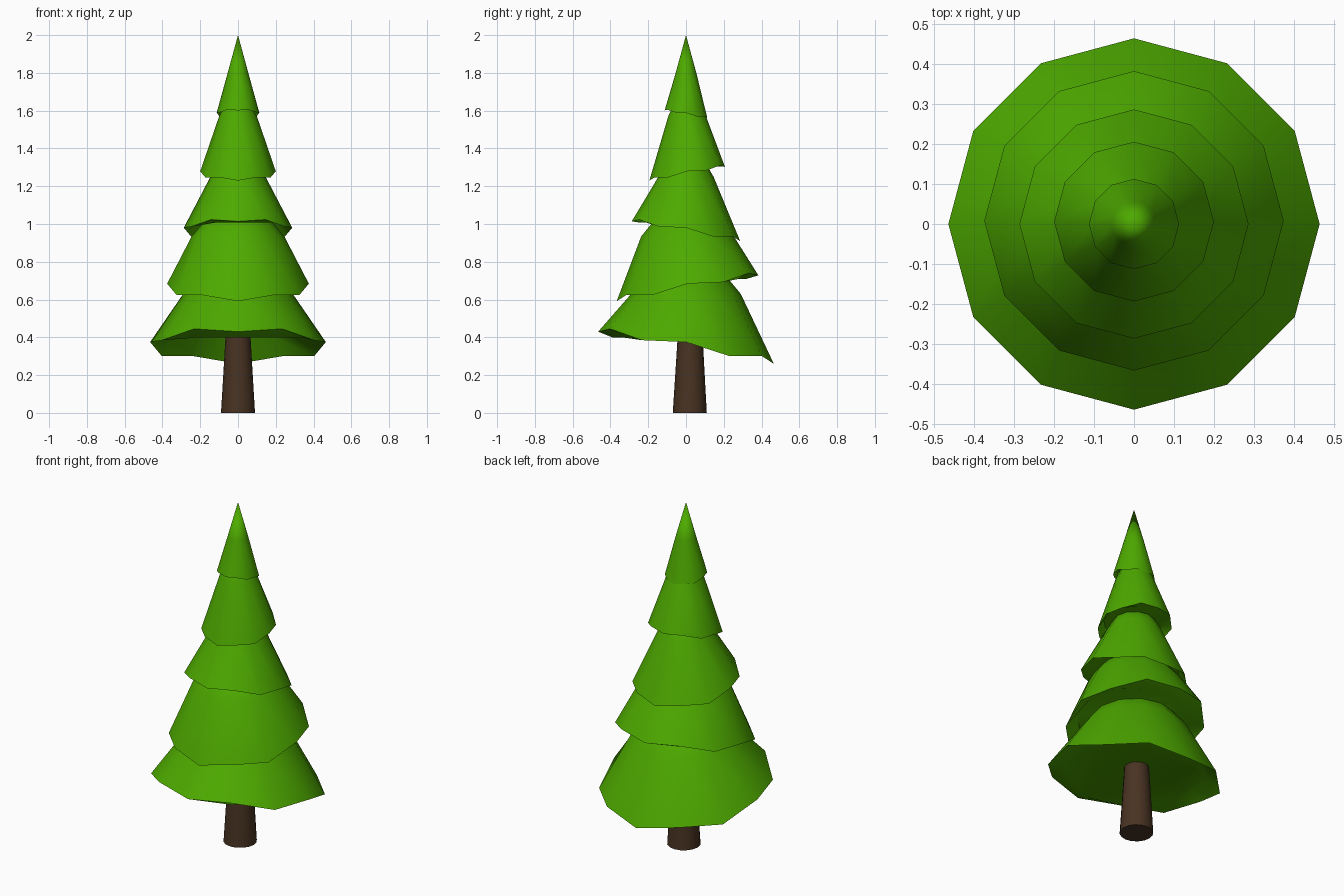
import bpy, bmesh
from math import sin, cos, pi, radians

if "Cube" in bpy.data.objects:
    bpy.data.objects.remove(bpy.data.objects["Cube"])

def material(name, rgb):
    m = bpy.data.materials.new(name)
    m.diffuse_color = (*rgb, 1)
    m.use_nodes = True
    m.node_tree.nodes["Principled BSDF"].inputs["Base Color"].default_value = m.diffuse_color
    return m

green = material("foliage_green", (0.075, 0.4, 0.0))
brown = material("bark_brown", (0.065, 0.033, 0.016))

def loft(name, rings, mat, apex=None):
    """Skin a stack of rings, cap the bottom, close the top with a point or a cap."""
    bm = bmesh.new()
    loops = [[bm.verts.new(p) for p in ring] for ring in rings]
    n = len(loops[0])
    for a, b in zip(loops, loops[1:]):
        for i in range(n):
            j = (i + 1) % n
            bm.faces.new((a[i], a[j], b[j], b[i]))
    bm.faces.new(loops[0][::-1])
    if apex:
        tip = bm.verts.new(apex)
        for i in range(n):
            bm.faces.new((loops[-1][i], loops[-1][(i + 1) % n], tip))
    else:
        bm.faces.new(loops[-1])
    bmesh.ops.recalc_face_normals(bm, faces=bm.faces[:])
    me = bpy.data.meshes.new(name)
    bm.to_mesh(me)
    bm.free()
    me.materials.append(mat)
    ob = bpy.data.objects.new(name, me)
    bpy.context.collection.objects.link(ob)
    bpy.ops.object.select_all(action='DESELECT')
    ob.select_set(True)
    bpy.context.view_layer.objects.active = ob
    bpy.ops.object.shade_smooth_by_angle(angle=radians(45))
    return ob

# Uneven rim: height offset every 30 degrees from the low side to the high side
RIM = [-0.11, -0.07, -0.07, 0.005, 0.015, 0.075, 0.06]

def ring(r, z, cy=0, n=12, facing=1, wave=0):
    pts = []
    for i in range(n):
        a = 2 * pi * i / n
        dz = wave * RIM[min(i, n - i)] if wave else 0
        pts.append((r * sin(a) * facing, cy + r * cos(a) * facing, z + dz))
    return pts

# Trunk
loft("trunk", [ring(0.09, 0, 0.02, 16), ring(0.066, 0.405, 0.022, 16)], brown)

# Foliage tiers: rim radius, rim height, centre y, waist radius, waist height, tip height
tiers = [
    (0.465, 0.37, 0.0, 0.29, 0.63, 0.98),
    (0.375, 0.68, 0.008, 0.245, 0.935, 1.22),
    (0.287, 0.977, 0.0, 0.146, 1.25, 1.5),
    (0.2, 1.277, 0.006, 0.1, 1.57, 1.78),
    (0.113, 1.587, 0.0, 0.056, 1.795, 2.0),
]
for k, (r, z, cy, wr, wz, tip) in enumerate(tiers):
    f = 1 if k % 2 == 0 else -1   # alternate tiers are turned half round
    loft(f"foliage_tier_{k + 1}",
         [ring(0.84 * r, z + 0.03, cy, facing=f),          # flat underside
          ring(r, z, cy, facing=f, wave=r / 0.465),        # wavy rim
          ring(wr, wz, cy, facing=f)],                     # waist
         green, (0, 0, tip))
